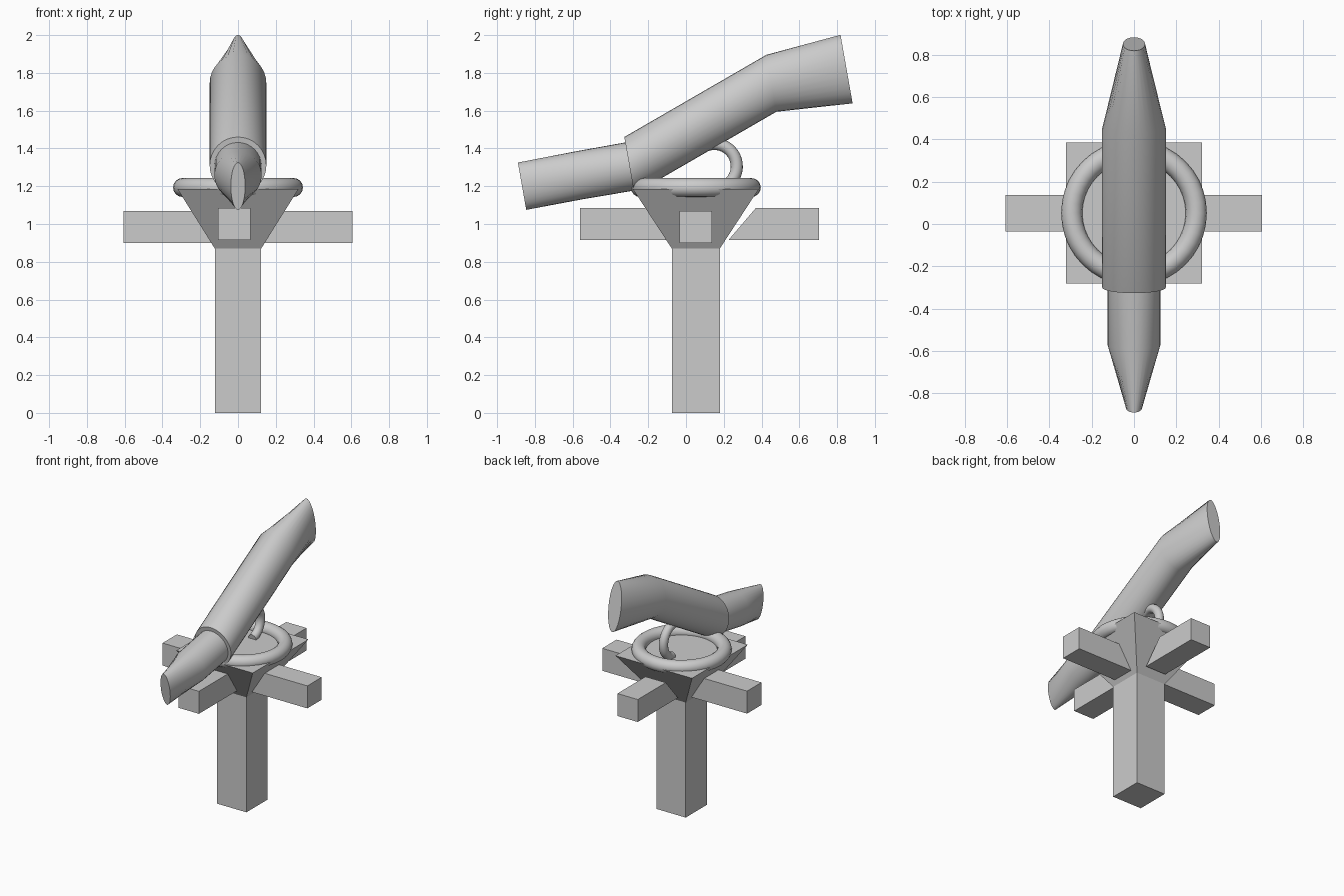
import bpy, bmesh, math
from mathutils import Vector

if "Cube" in bpy.data.objects:
    bpy.data.objects.remove(bpy.data.objects["Cube"])

CY = 0.052  # y of the stand's axis


def finish(name, bm, smooth=False):
    bmesh.ops.recalc_face_normals(bm, faces=bm.faces[:])
    me = bpy.data.meshes.new(name)
    bm.to_mesh(me)
    bm.free()
    ob = bpy.data.objects.new(name, me)
    bpy.context.collection.objects.link(ob)
    if smooth:
        bpy.ops.object.select_all(action='DESELECT')
        bpy.context.view_layer.objects.active = ob
        ob.select_set(True)
        bpy.ops.object.shade_smooth_by_angle(angle=math.radians(25))
    return ob


def loft(name, rings, closed=False, smooth=False):
    """Skin a list of point rings, capping the ends unless closed."""
    bm = bmesh.new()
    vs = [[bm.verts.new(p) for p in r] for r in rings]
    n = len(vs[0])
    pairs = list(zip(vs, vs[1:])) + ([(vs[-1], vs[0])] if closed else [])
    for a, b in pairs:
        for i in range(n):
            j = (i + 1) % n
            bm.faces.new((a[i], a[j], b[j], b[i]))
    if not closed:
        bm.faces.new(vs[0])
        bm.faces.new(vs[-1])
    return finish(name, bm, smooth)


def rect(hx, hy, z):
    return [(sx * hx, CY + sy * hy, z) for sx, sy in ((-1, -1), (1, -1), (1, 1), (-1, 1))]


def prism(name, profile, x0, x1):
    """Extrude a (y, z) profile along x."""
    return loft(name, [[(x, y, z) for y, z in profile] for x in (x0, x1)])


def box_profile(y0, y1, z0, z1):
    return [(y0, z0), (y1, z0), (y1, z1), (y0, z1)]


def oval(y, z, half_width, half_height, n=32):
    """Upright oval section leaning ten degrees back."""
    up = Vector((0, -math.sin(math.radians(10)), math.cos(math.radians(10))))
    return [Vector((half_width * math.cos(t), y, z)) + up * half_height * math.sin(t)
            for t in (2 * math.pi * i / n for i in range(n))]


def torus_arc(name, centre, u, v, R, r, a0, a1, steps, n=16):
    """Tube of radius r swept round an arc in the u-v plane."""
    c, u, v = Vector(centre), Vector(u), Vector(v)
    w = u.cross(v)
    full = abs(a1 - a0) >= 360
    rings = []
    for k in range(steps if full else steps + 1):
        a = math.radians(a0 + (a1 - a0) * k / steps)
        d = u * math.cos(a) + v * math.sin(a)
        rings.append([c + d * (R + r * math.cos(t)) + w * r * math.sin(t)
                      for t in (2 * math.pi * i / n for i in range(n))])
    return loft(name, rings, full, True)


# Post and flared head
loft("post", [rect(0.123, 0.127, 0), rect(0.123, 0.127, 0.88)])
loft("flared_head", [rect(0.123, 0.127, 0.87), rect(0.32, 0.333, 1.185)])

# Cross arms; the rear one has a slanted inner end
prism("side_arms", box_profile(-0.035, 0.137, 0.9, 1.07), -0.607, 0.605)
prism("front_arm", box_profile(-0.56, 0.05, 0.915, 1.085), -0.105, 0.065)
prism("rear_arm", [(0.225, 0.915), (0.705, 0.915), (0.705, 1.085), (0.37, 1.085)], -0.09, 0.08)

# Swivel ring and curved bracket
torus_arc("swivel_ring", (0, CY, 1.193), (1, 0, 0), (0, 1, 0), 0.294, 0.05, 0, 360, 40)
torus_arc("bracket", (0, 0.15, 1.305), (0, 1, 0), (0, 0, 1), 0.119, 0.032, 110, -80, 20)

# Telescope: barrel flattening at the far end, and eyepiece tube flattening at the near end
loft("barrel", [oval(-0.30, 1.31, 0.15, 0.153), oval(0.452, 1.745, 0.15, 0.153),
                oval(0.85, 1.82, 0.052, 0.184)], smooth=True)
loft("eyepiece", [oval(-0.22, 1.318, 0.125, 0.13), oval(-0.57, 1.257, 0.125, 0.128),
                  oval(-0.868, 1.2, 0.038, 0.127)], smooth=True)
